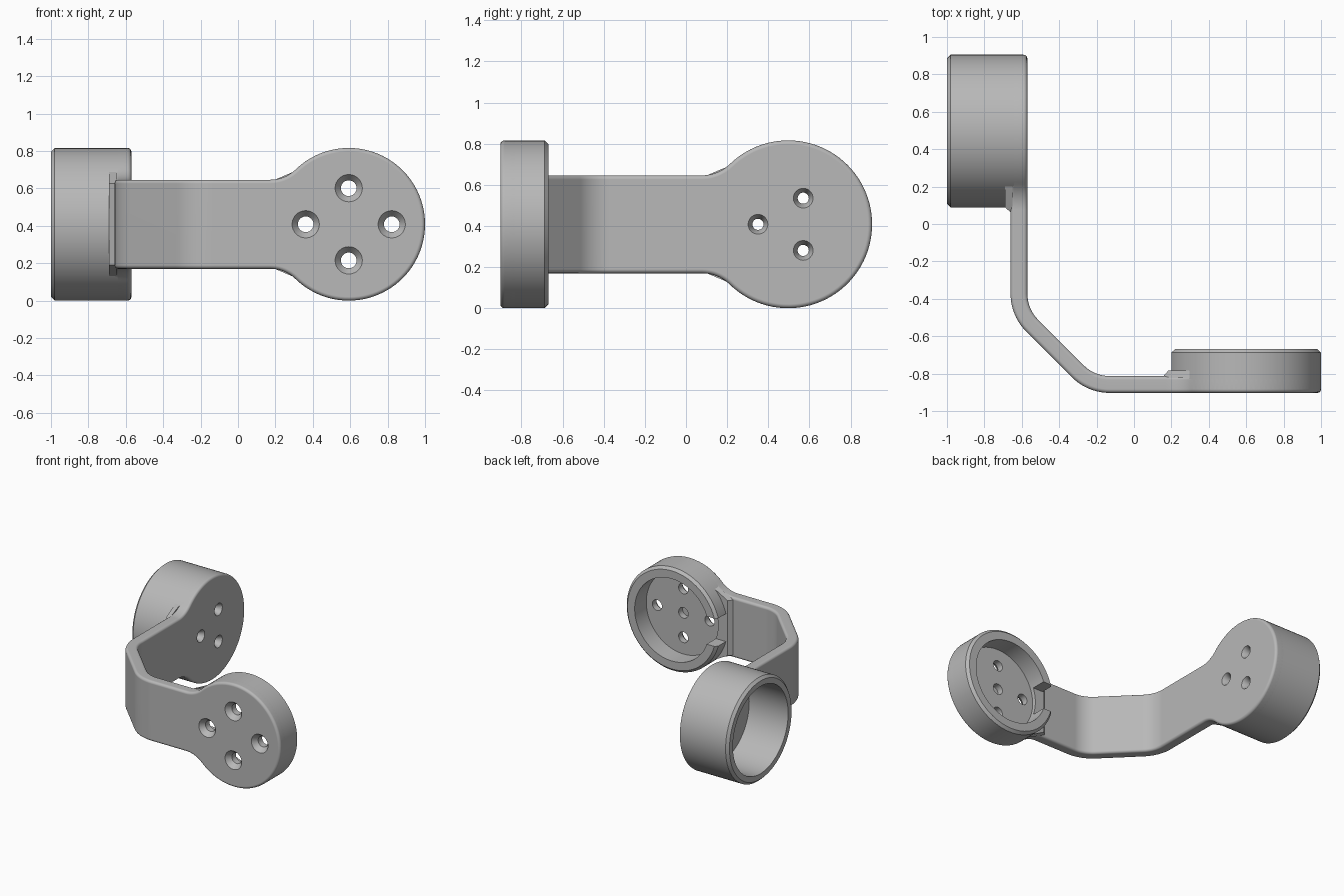
import bpy, bmesh
from math import pi, sin, cos, tan, sqrt, atan2, radians
from mathutils import Matrix, Vector

if "Cube" in bpy.data.objects:
    bpy.data.objects.remove(bpy.data.objects["Cube"])

grey = bpy.data.materials.new("plain grey")
grey.use_nodes = True
grey.diffuse_color = (0.48, 0.48, 0.48, 1)
grey.node_tree.nodes["Principled BSDF"].inputs["Base Color"].default_value = grey.diffuse_color

R = 0.408            # outer radius of both cups
ZC = 0.408           # height of the cup axes
THICK = 0.09         # plate thickness
ROUND = 0.02         # edge rounding
HALF = 0.238         # half height of the strap

# Cup frames: first axis points to the strap, second up, third into the cup
front_frame = Matrix(((-1, 0, 0, 0.592), (0, 0, 1, -0.903), (0, 1, 0, ZC), (0, 0, 0, 1)))
side_frame = Matrix(((0, 0, -1, -0.57), (-1, 0, 0, 0.497), (0, 1, 0, ZC), (0, 0, 0, 1)))


def circle(r, h, a=0, b=0, n=96):
    return [(a + r * cos(2 * pi * i / n), b + r * sin(2 * pi * i / n), h) for i in range(n)]


def loft(bm, loops, ring=False):
    """Skin equal loops; close into a ring or cap both ends."""
    rows = [[bm.verts.new(p) for p in loop] for loop in loops]
    n = len(rows[0])
    pairs = list(zip(rows, rows[1:])) + ([(rows[-1], rows[0])] if ring else [])
    for low, high in pairs:
        for i in range(n):
            j = (i + 1) % n
            bm.faces.new((low[i], low[j], high[j], high[i]))
    if not ring:
        bm.faces.new(rows[0][::-1])
        bm.faces.new(rows[-1])
    return rows


def make(name, bm, frame=Matrix()):
    bm.transform(frame)
    bmesh.ops.recalc_face_normals(bm, faces=bm.faces)
    mesh = bpy.data.meshes.new(name)
    bm.to_mesh(mesh)
    bm.free()
    mesh.materials.append(grey)
    ob = bpy.data.objects.new(name, mesh)
    bpy.context.collection.objects.link(ob)
    return ob


def activate(ob):
    bpy.ops.object.select_all(action='DESELECT')
    ob.select_set(True)
    bpy.context.view_layer.objects.active = ob


def cut(ob, cutter):
    activate(ob)
    mod = ob.modifiers.new("cut", 'BOOLEAN')
    mod.operation, mod.solver, mod.object = 'DIFFERENCE', 'EXACT', cutter
    bpy.ops.object.modifier_apply(modifier=mod.name)
    bpy.data.objects.remove(cutter)


def finish(ob):
    activate(ob)
    bpy.ops.object.shade_smooth_by_angle(angle=radians(32))
    mod = ob.modifiers.new("even shading", 'WEIGHTED_NORMAL')
    mod.keep_sharp = True


# Strap path: two 45 degree bends joined by a diagonal
TANGENT = 0.1
BEND_R = TANGENT / tan(pi / 8)
ARC = BEND_R * pi / 4
DIAG = 0.385 * sqrt(2) - 2 * TANGENT
PIECES = ((ARC, -pi / 4), (DIAG, 0), (ARC, -pi / 4))


def bend(u, v, w):
    """Wrap a flat point (along, up, toward the inside) onto the path."""
    heading, p = pi, Vector((-0.13 - min(u, 0), -0.858))
    u = max(u, 0)
    for length, turn in PIECES:
        s = min(u, length)
        a = turn * s / length
        chord = 2 * BEND_R * sin(-a / 2) if turn else s
        p += chord * Vector((cos(heading + a / 2), sin(heading + a / 2)))
        heading += a
        u -= s
    p += u * Vector((cos(heading), sin(heading)))
    p += w * Vector((sin(heading), -cos(heading)))
    return p.x, p.y, ZC + v


# Flat outline: disc, filleted neck, strap, filleted neck, disc
c_front = -0.722
c_side = 2 * ARC + DIAG + 0.87
FILLET = 0.196
neck_v = HALF + FILLET
neck_u = sqrt((R + FILLET) ** 2 - neck_v ** 2)
phi = atan2(neck_v, neck_u)
quarter = [(c_front - R, 0)]
for i in range(1, 37):
    t = pi + (phi - pi) * i / 36
    quarter.append((c_front + R * cos(t), R * sin(t)))
for i in range(1, 11):
    t = pi + phi + (pi / 2 - phi) * i / 10
    quarter.append((c_front + neck_u + FILLET * cos(t), neck_v + FILLET * sin(t)))
upper = quarter + [(c_front + c_side - u, v) for u, v in reversed(quarter)]
outline = upper + [(u, -v) for u, v in upper[-2:0:-1]]

# Bent plate with rounded edges
bm = bmesh.new()
loft(bm, [[(u, v, w) for u, v in outline] for w in (-THICK / 2, THICK / 2)])
bmesh.ops.recalc_face_normals(bm, faces=bm.faces)
rims = [e for e in bm.edges if abs(e.verts[0].co.z - e.verts[1].co.z) < 1e-5]
bmesh.ops.bevel(bm, geom=rims, offset=ROUND, segments=4, profile=0.5, affect='EDGES')
for start in (0, ARC + DIAG):
    for i in range(11):
        bmesh.ops.bisect_plane(bm, geom=bm.verts[:] + bm.edges[:] + bm.faces[:],
                               plane_co=(start + ARC * i / 10, 0, 0), plane_no=(1, 0, 0))
for vert in bm.verts:
    vert.co = bend(*vert.co)
plate = make("bent_plate", bm)

# Countersunk screw holes, and a blind centre hole in the front cup floor
hole_sets = (
    (front_frame, 0.073, 0.042, ((0.23, 0), (-0.23, 0), (0, 0.193), (0, -0.193))),
    (side_frame, 0.048, 0.027, ((0.147, 0), (-0.073, 0.127), (-0.073, -0.127))),
)
for frame, wide, narrow, spots in hole_sets:
    bm = bmesh.new()
    for a, b in spots:
        profile = ((wide, -0.05), (wide, 0), (narrow, 0.04), (narrow, 0.2))
        loft(bm, [circle(r, h, a, b, 32) for r, h in profile])
    if frame is front_frame:
        loft(bm, [circle(narrow, h, n=32) for h in (0.04, 0.2)])
    cut(plate, make("hole_cutter", bm, frame))
finish(plate)


# Cup walls with chamfered rims, and a sloped gusset where the strap meets each
def cup(name, frame, inner, height, notched):
    bm = bmesh.new()
    profile = ((R, ROUND), (R, height - ROUND), (R - ROUND, height),
               (inner, height), (inner, 0.04))
    loft(bm, [circle(r, h) for r, h in profile], ring=True)
    wall = make(name + "_cup_wall", bm, frame)
    if notched:
        bm = bmesh.new()
        loft(bm, [[(0.2, -0.11, h), (0.6, -0.11, h), (0.6, 0.11, h), (0.2, 0.11, h)]
                  for h in (0.12, 0.5)])
        cut(wall, make("notch_cutter", bm, frame))
    finish(wall)

    arc = [(0.36 * cos(t), 0.36 * sin(t)) for t in (pi / 4 * i / 8 for i in range(8, -9, -1))]
    bm = bmesh.new()
    loops = []
    for reach, h in ((R + 0.035, 0.08), (R, 0.12)):
        edge = [(0.285, -0.285), (reach, -HALF + ROUND), (reach, HALF - ROUND), (0.285, 0.285)]
        loops.append([(a, b, h) for a, b in arc + edge])
    loft(bm, loops)
    make(name + "_neck_gusset", bm, frame)


cup("front", front_frame, 0.325, 0.235, True)
cup("side", side_frame, 0.345, 0.43, False)
